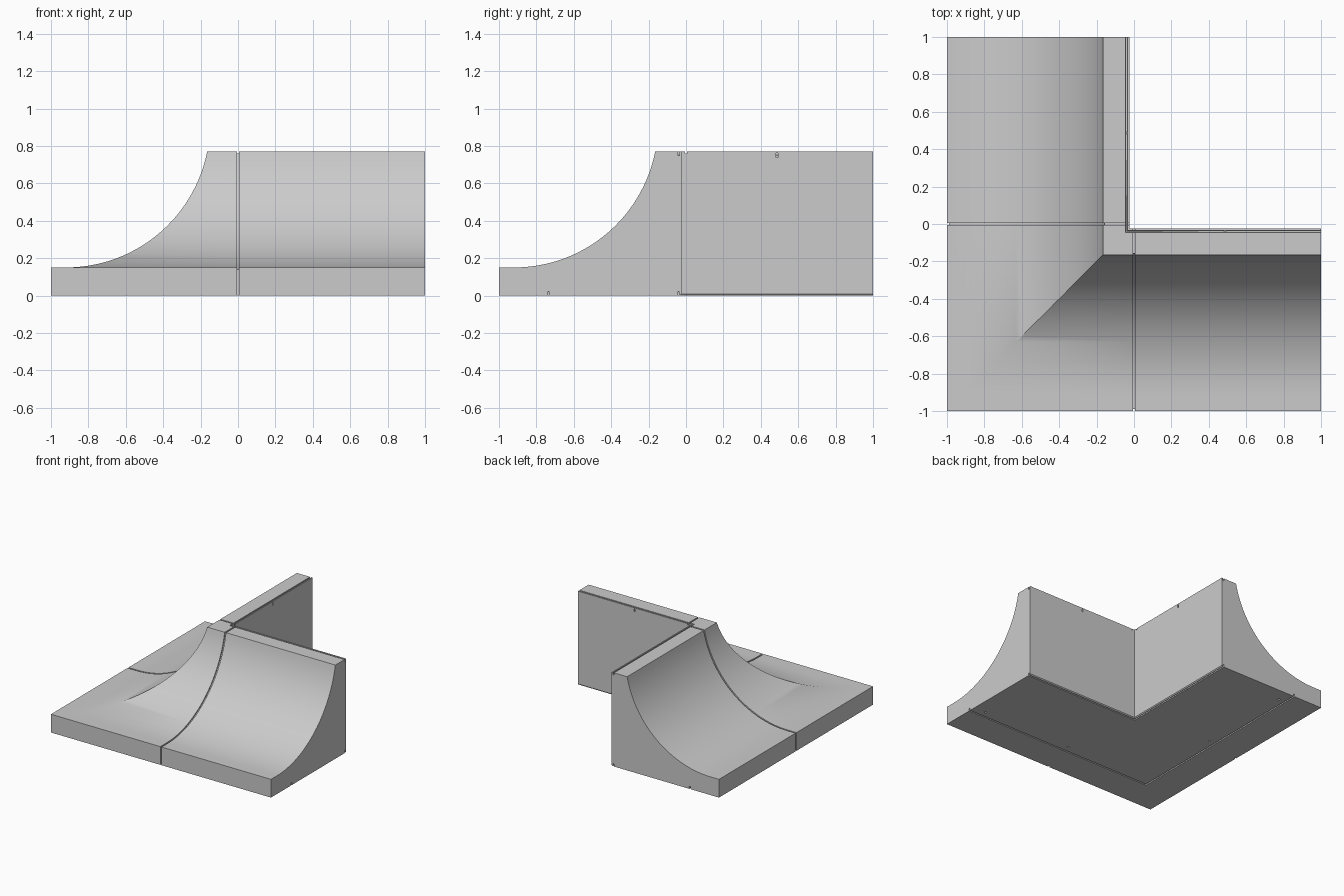
import bpy
import bmesh
from math import acos, sin, cos, pi
from mathutils import Matrix, Vector

cube = bpy.data.objects.get("Cube")
if cube:
    bpy.data.objects.remove(cube, do_unlink=True)

TOP, BASE, INNER = 0.77, 0.15, 0.975   # heights and width of the section
CENTRE_D, CENTRE_Z, RADIUS = 0.08, 0.92, 0.77
SEAM = 0.01


def material(name, color):
    mat = bpy.data.materials.new(name)
    mat.use_nodes = True
    mat.diffuse_color = color
    mat.node_tree.nodes["Principled BSDF"].inputs["Base Color"].default_value = color
    return mat


def concave(radius, top, steps=32):
    """Hollow slope from the flat toe up to the given height."""
    end = acos((CENTRE_Z - top) / radius)
    return [(CENTRE_D + radius * sin(end * i / steps),
             CENTRE_Z - radius * cos(end * i / steps)) for i in range(steps + 1)]


def slot(d, z, side, width=0.011, depth=0.022):
    """Round-ended slot, cut up (side 1) or down (side -1) into the section."""
    r = width / 2
    arch = [(d + side * r * cos(pi * i / 6), z + side * (depth - r + r * sin(pi * i / 6)))
            for i in range(7)]
    return [(d + side * r, z)] + arch + [(d - side * r, z)]


def place(arm, s, d, z):
    """Distance along an arm and depth from its outer face to a location."""
    return Vector((s, d - 1, z)) if arm == "front" else Vector((d - 1, s, z))


def sweep(bm, sections):
    """Skin a row of matching closed sections and cap both ends."""
    rings = [[bm.verts.new(p) for p in section] for section in sections]
    n = len(rings[0])
    for a, b in zip(rings, rings[1:]):
        for i in range(n):
            j = (i + 1) % n
            bm.faces.new((a[i], a[j], b[j], b[i]))
    bm.faces.new(rings[0])
    bm.faces.new(rings[-1])


def make_object(name, bm):
    bmesh.ops.recalc_face_normals(bm, faces=bm.faces)
    mesh = bpy.data.meshes.new(name)
    bm.to_mesh(mesh)
    bm.free()
    obj = bpy.data.objects.new(name, mesh)
    bpy.context.collection.objects.link(obj)
    return obj


# Corner ramp: one section swept round a mitred corner
profile = [(0, 0), (0, BASE)] + concave(RADIUS, TOP)
profile += slot(0.96, TOP, -1)
profile += [(INNER, TOP), (INNER, 0.008), (INNER - 0.007, 0)]
profile += slot(0.96, 0, 1) + slot(0.265, 0, 1)

bm = bmesh.new()
sweep(bm, [[place("front", 1, d, z) for d, z in profile],
           [place("front", d - 1, d, z) for d, z in profile],
           [place("left", 1, d, z) for d, z in profile]])
ramp = make_object("corner_ramp", bm)
ramp.data.materials.append(material("light_grey", (0.6, 0.6, 0.6, 1)))

# Cutters: surface seams, screw holes and wall notches on both arms
seam = [(-0.1, -0.1), (SEAM, -0.1), (SEAM, BASE - SEAM)]
seam += concave(RADIUS + SEAM, TOP - SEAM)
seam += [(0.99, TOP - SEAM), (0.99, 1), (-0.1, 1)]

bm = bmesh.new()
for arm in ("front", "left"):
    sweep(bm, [[place(arm, s, d, z) for d, z in seam] for s in (-0.006, 0.006)])
    for s in (0.08, 0.89):
        bmesh.ops.create_cone(bm, cap_ends=True, segments=12, radius1=0.009, radius2=0.009,
                              depth=0.06, matrix=Matrix.Translation(place(arm, s, 0.322, 0)))
    notch = [(0.961, 0.738), (0.99, 0.738), (0.99, 0.762), (0.961, 0.762)]
    sweep(bm, [[place(arm, s, d, z) for d, z in notch] for s in (0.481, 0.491)])
cutter = make_object("groove_cutter", bm)
cutter.hide_render = True

bpy.ops.object.select_all(action="DESELECT")
ramp.select_set(True)
bpy.context.view_layer.objects.active = ramp
cut = ramp.modifiers.new("grooves", "BOOLEAN")
cut.operation = "DIFFERENCE"
cut.solver = "EXACT"
cut.object = cutter
bpy.ops.object.modifier_apply(modifier=cut.name)
bpy.data.objects.remove(cutter, do_unlink=True)
bpy.ops.object.shade_smooth_by_angle(angle=0.52)
